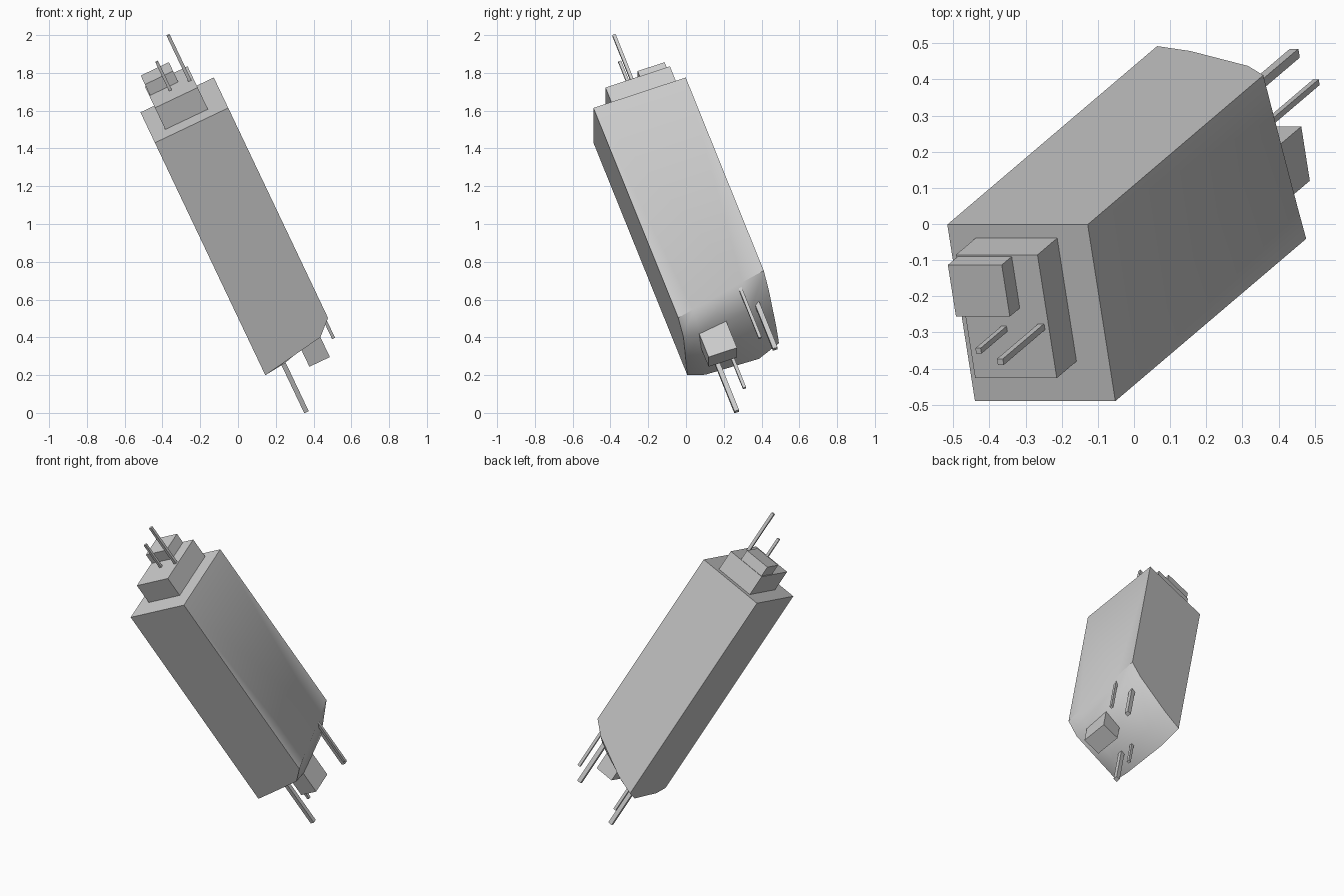
import bpy, bmesh, math
from mathutils import Vector, Matrix

if "Cube" in bpy.data.objects:
    bpy.data.objects.remove(bpy.data.objects["Cube"])

grey = bpy.data.materials.new("mid grey")
grey.use_nodes = True
colour = (0.6, 0.6, 0.6, 1)
grey.diffuse_color = colour
grey.node_tree.nodes["Principled BSDF"].inputs["Base Color"].default_value = colour

# Tilted frame: width across, depth backwards, up along the body, from one top corner
across = Vector((0.903, 0, 0.429)).normalized()
up = Vector((-0.403, -0.343, 0.849))
back = up.cross(across).normalized()
up = across.cross(back)
frame = Matrix((across, back, up)).transposed().to_4x4()
frame.translation = Vector((-0.44, -0.49, 1.43))
WIDTH, DEPTH = 0.43, 0.52


def finish(name, bm, smooth=None):
    bmesh.ops.recalc_face_normals(bm, faces=bm.faces)
    mesh = bpy.data.meshes.new(name)
    bm.to_mesh(mesh)
    bm.free()
    mesh.materials.append(grey)
    obj = bpy.data.objects.new(name, mesh)
    bpy.context.collection.objects.link(obj)
    obj.matrix_world = frame
    if smooth:
        bpy.ops.object.select_all(action='DESELECT')
        obj.select_set(True)
        bpy.context.view_layer.objects.active = obj
        bpy.ops.object.shade_smooth_by_angle(angle=math.radians(smooth))
    return obj


def box(name, x, y, z):
    bm = bmesh.new()
    size = [hi - lo for lo, hi in (x, y, z)]
    mid = [(hi + lo) / 2 for lo, hi in (x, y, z)]
    bmesh.ops.create_cube(bm, size=1, matrix=Matrix.Translation(mid) @ Matrix.Diagonal((*size, 1)))
    return finish(name, bm)


def pin(name, x, y, z, width):
    h = width / 2
    return box(name, (x - h, x + h), (y - h, y + h), z)


# Body: a long case whose lower end is a softly rounded, slanted cap
cols = (0, 0.12, 0.35, WIDTH)
rows = (0, 0.09, 0.39, DEPTH)
drop = ((1.45, 1.43, 1.39, 1.31),
        (1.48, 1.47, 1.40, 1.29),
        (1.49, 1.46, 1.36, 1.23),
        (1.44, 1.40, 1.28, 1.205))
bm = bmesh.new()
cap = [[bm.verts.new((x, y, -drop[j][i])) for i, x in enumerate(cols)] for j, y in enumerate(rows)]
for j in range(3):
    for i in range(3):
        bm.faces.new((cap[j][i], cap[j][i + 1], cap[j + 1][i + 1], cap[j + 1][i]))
top = [bm.verts.new((x, y, 0)) for x, y in ((0, 0), (WIDTH, 0), (WIDTH, DEPTH), (0, DEPTH))]
bm.faces.new(top)
sides = (cap[0], [r[3] for r in cap], cap[3][::-1], [r[0] for r in cap][::-1])
for k, edge in enumerate(sides):
    bm.faces.new(edge + [top[(k + 1) % 4], top[k]])
finish("body", bm, 40)

# Stepped block on the upper end
box("upper_block", (0.08, 0.33), (0.117, 0.48), (-0.02, 0.135))
box("upper_step", (0.085, 0.25), (0.323, 0.475), (0.1, 0.203))

# Small block on the lower end
box("lower_block", (0.23, 0.35), (0.085, 0.245), (-1.545, -1.3))

# Pins on both ends
pin("upper_long_pin", 0.308, 0.268, (0.1, 0.418), 0.018)
pin("upper_short_pin", 0.193, 0.262, (0.1, 0.313), 0.016)
pin("lower_long_pin", 0.113, 0.154, (-1.79, -1.3), 0.026)
pin("lower_short_pin", 0.112, 0.24, (-1.675, -1.3), 0.017)
pin("side_long_pin", 0.331, 0.436, (-1.613, -1.2), 0.026)
pin("side_short_pin", 0.41, 0.37, (-1.56, -1.15), 0.017)
